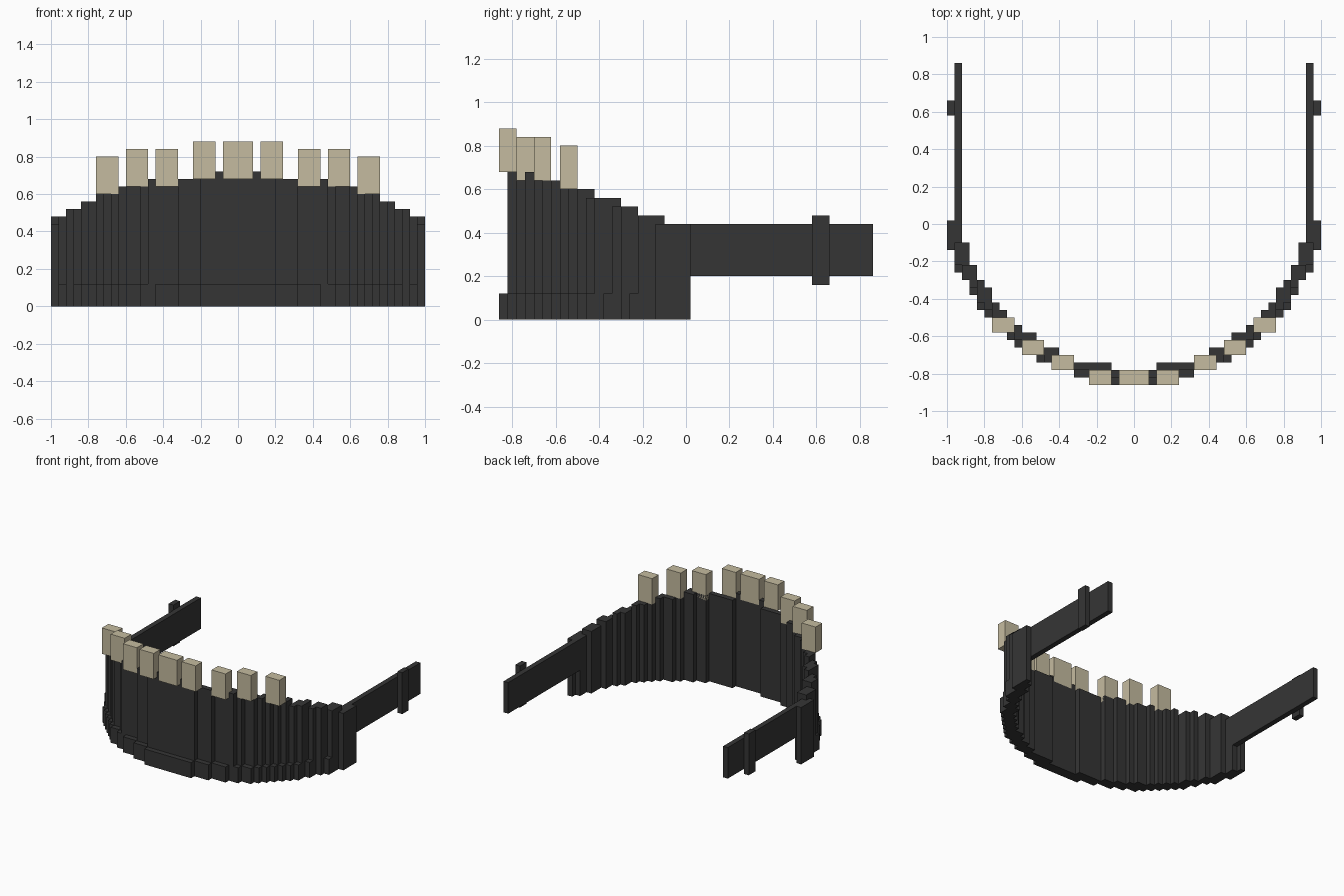
import bpy, bmesh


def material(name, rgb):
    m = bpy.data.materials.new(name)
    m.diffuse_color = (*rgb, 1)
    return m


CHARCOAL = material("charcoal", (0.036, 0.036, 0.036))
BONE = material("bone beige", (0.56, 0.50, 0.35))


def add_box(bm, x0, x1, y0, y1, z0, z1):
    """Axis-aligned box between two corners."""
    v = [bm.verts.new((x, y, z)) for z in (z0, z1)
         for x, y in ((x0, y0), (x1, y0), (x1, y1), (x0, y1))]
    bm.faces.new(v[3::-1])
    bm.faces.new(v[4:])
    for i in range(4):
        j = (i + 1) % 4
        bm.faces.new((v[i], v[j], v[j + 4], v[i + 4]))


def build(name, boxes, mat):
    """One object from boxes; each box off the centre is mirrored in x."""
    bm = bmesh.new()
    for x0, x1, *rest in boxes:
        if x0 == 0:
            add_box(bm, -x1, x1, *rest)
        else:
            add_box(bm, x0, x1, *rest)
            add_box(bm, -x1, -x0, *rest)
    me = bpy.data.meshes.new(name)
    bm.to_mesh(me)
    bm.free()
    me.materials.append(mat)
    ob = bpy.data.objects.new(name, me)
    bpy.context.collection.objects.link(ob)
    return ob


# Curved band: x end of each column, front y, back y, top z
columns = [
    (0.12, -0.82, -0.78, 0.72), (0.20, -0.82, -0.74, 0.68),
    (0.32, -0.78, -0.74, 0.68), (0.40, -0.74, -0.70, 0.68),
    (0.48, -0.74, -0.66, 0.68), (0.52, -0.70, -0.62, 0.64),
    (0.56, -0.66, -0.58, 0.64), (0.60, -0.66, -0.58, 0.64),
    (0.64, -0.62, -0.54, 0.64), (0.68, -0.58, -0.50, 0.60),
    (0.72, -0.54, -0.46, 0.60), (0.76, -0.50, -0.42, 0.60),
    (0.80, -0.46, -0.34, 0.56), (0.84, -0.42, -0.30, 0.56),
    (0.88, -0.34, -0.22, 0.52), (0.92, -0.30, -0.10, 0.52),
    (0.96, -0.22, -0.10, 0.48),
]
band, x0 = [], 0
for x1, front, back, top in columns:
    if x1 == 0.92:  # rear half of this column is one step lower
        band.append((x0, x1, front, -0.22, 0, top))
        band.append((x0, x1, -0.22, back, 0, 0.48))
    else:
        band.append((x0, x1, front, back, 0, top))
    x0 = x1
build("curved_band", band, CHARCOAL)

# Low trim along the outside of the band: x range, front y, back y
trim = [
    (0, 0.20, -0.86, -0.82), (0.20, 0.32, -0.82, -0.78),
    (0.32, 0.44, -0.78, -0.74), (0.44, 0.52, -0.74, -0.70),
    (0.52, 0.60, -0.70, -0.66), (0.60, 0.64, -0.66, -0.62),
    (0.64, 0.68, -0.62, -0.58), (0.68, 0.72, -0.58, -0.54),
    (0.72, 0.76, -0.54, -0.50), (0.76, 0.80, -0.50, -0.46),
    (0.80, 0.84, -0.46, -0.42), (0.84, 0.88, -0.38, -0.34),
    (0.92, 0.96, -0.26, -0.22),
]
build("base_trim", [(*t, 0, 0.12) for t in trim], CHARCOAL)

# End posts where the band meets the arms
build("end_post", [(0.96, 1.0, -0.14, -0.02, 0, 0.44),
                   (0.96, 1.0, -0.02, 0.02, 0, 0.44),
                   (0.92, 0.96, -0.10, -0.02, 0, 0.20)], CHARCOAL)

# Straight arms running back, each with a stud
build("side_arm", [(0.92, 0.96, -0.10, 0.86, 0.20, 0.44)], CHARCOAL)
build("arm_stud", [(0.96, 1.0, 0.58, 0.66, 0.16, 0.48)], CHARCOAL)

# Pale teeth on the top edge: x range, front y, bottom z
teeth = [(0, 0.08, -0.86, 0.68), (0.12, 0.24, -0.86, 0.68),
         (0.32, 0.44, -0.78, 0.64), (0.48, 0.60, -0.70, 0.64),
         (0.64, 0.76, -0.58, 0.60)]
build("teeth", [(a, b, y, y + 0.08, z, z + 0.20) for a, b, y, z in teeth], BONE)
